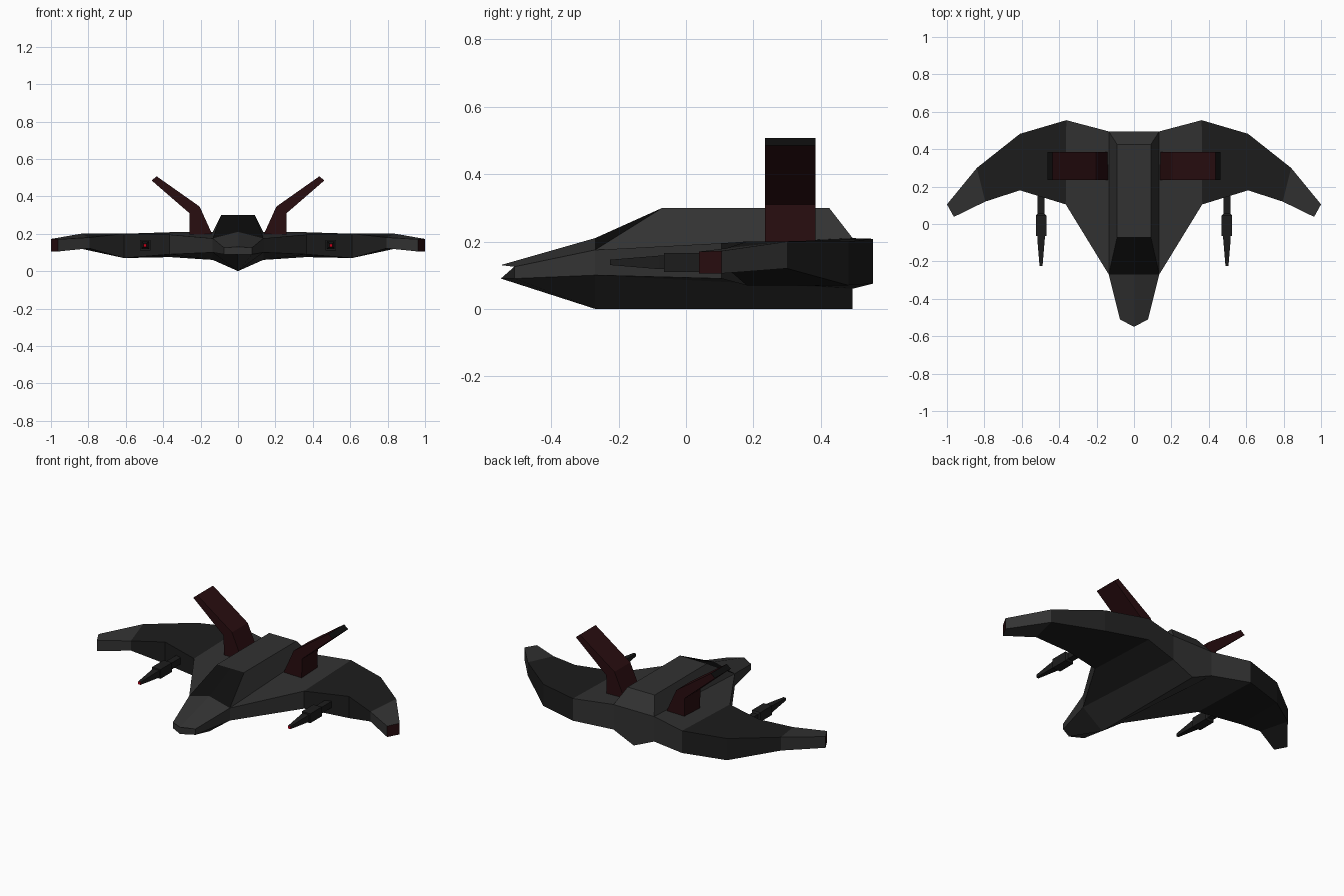
import bpy, bmesh

if "Cube" in bpy.data.objects:
    bpy.data.objects.remove(bpy.data.objects["Cube"])


def material(name, r, g, b):
    m = bpy.data.materials.new(name)
    m.diffuse_color = (r, g, b, 1)
    m.use_nodes = True
    m.node_tree.nodes["Principled BSDF"].inputs["Base Color"].default_value = m.diffuse_color
    return m


GREY = material("hull_grey", 0.032, 0.032, 0.032)
DARK = material("wing_dark", 0.012, 0.012, 0.012)
BLACK = material("glass_black", 0.004, 0.004, 0.004)
RED = material("fin_red", 0.022, 0.004, 0.005)
GLOW = material("muzzle_red", 0.6, 0.0, 0.01)


def loft(name, rings, mat, start=None, end=None, mirror=False):
    """Skin a row of equal-sized rings; start / end are cap materials (None = open)."""
    bm = bmesh.new()
    rows = [[bm.verts.new(p) for p in ring] for ring in rings]
    n = len(rows[0])
    for a, b in zip(rows, rows[1:]):
        for i in range(n):
            j = (i + 1) % n
            bm.faces.new((a[i], a[j], b[j], b[i]))
    mats = [mat]
    for row, cap in ((rows[0], start), (rows[-1], end)):
        if cap:
            if cap not in mats:
                mats.append(cap)
            bm.faces.new(row).material_index = mats.index(cap)
    bmesh.ops.recalc_face_normals(bm, faces=bm.faces)
    me = bpy.data.meshes.new(name)
    bm.to_mesh(me)
    bm.free()
    for m in mats:
        me.materials.append(m)
    ob = bpy.data.objects.new(name, me)
    bpy.context.collection.objects.link(ob)
    if mirror:
        ob.modifiers.new("mirror", 'MIRROR').use_mirror_merge = False
    return ob


def section(y_mid, y_side, w, top, top_side, low_side, low):
    """Six-sided fuselage ring."""
    return [(0, y_mid, top), (w, y_side, top_side), (w, y_side, low_side),
            (0, y_mid, low), (-w, y_side, low_side), (-w, y_side, top_side)]


def rib(lead, trail, lead_z, trail_z):
    """Four-sided wing ring from leading and trailing edge (x, y) and (low, high) z."""
    return [(*lead, lead_z[1]), (*trail, trail_z[1]),
            (*trail, trail_z[0]), (*lead, lead_z[0])]


# Fuselage with pointed nose and keel
loft("fuselage", [
    section(-0.55, -0.51, 0.075, 0.13, 0.125, 0.09, 0.09),
    section(-0.27, -0.27, 0.135, 0.21, 0.175, 0.10, 0.0),
    section(0.495, 0.495, 0.135, 0.21, 0.21, 0.06, 0.0)], GREY, GREY, GREY)

# Raised canopy spine, with a dark windshield on its front
base = [(0, -0.27, 0.21), (0.135, -0.27, 0.175), (0.135, 0.495, 0.21),
        (-0.135, 0.495, 0.21), (-0.135, -0.27, 0.175)]
roof = [(0, -0.07, 0.30), (0.09, -0.07, 0.30), (0.09, 0.425, 0.30),
        (-0.09, 0.425, 0.30), (-0.09, -0.07, 0.30)]
canopy = loft("canopy", [base, roof], GREY, None, GREY)
canopy.data.materials.append(BLACK)
for f in canopy.data.polygons:
    if f.normal.y < -0.3:
        f.material_index = 1

# Wings: root, dark middle and grey tip
root = rib((0.135, -0.27), (0.135, 0.495), (0.10, 0.175), (0.06, 0.21))
inner = rib((0.365, 0.105), (0.362, 0.555), (0.09, 0.195), (0.075, 0.208))
middle = rib((0.61, 0.18), (0.61, 0.482), (0.07, 0.20), (0.07, 0.20))
outer = rib((0.795, 0.12), (0.84, 0.30), (0.122, 0.18), (0.12, 0.20))
tip = rib((0.963, 0.038), (1.0, 0.105), (0.105, 0.17), (0.105, 0.172))
loft("wing_root", [root, inner], GREY, mirror=True)
loft("wing_middle", [inner, middle, outer], DARK, mirror=True)
loft("wing_tip", [outer, tip], GREY, None, RED, mirror=True)

# Bent tail fins
fin = [((0.135, 0.19), (0.258, 0.19)), ((0.205, 0.345), (0.26, 0.31)),
       ((0.435, 0.507), (0.462, 0.485))]
loft("tail_fin", [[(a[0], 0.235, a[1]), (b[0], 0.235, b[1]),
                   (b[0], 0.385, b[1]), (a[0], 0.385, a[1])] for a, b in fin],
     RED, RED, BLACK, mirror=True)


# Guns under the wing leading edges
def square(y, r):
    return [(0.497 + sx * r, y, 0.138 + sz * r)
            for sx, sz in ((-1, -1), (1, -1), (1, 1), (-1, 1))]


profile = [(-0.225, 0.008), (-0.08, 0.02), (-0.065, 0.02), (-0.065, 0.028),
           (0.045, 0.028), (0.055, 0.019), (0.20, 0.019)]
loft("gun", [square(y, r) for y, r in profile], DARK, GLOW, DARK, mirror=True)
